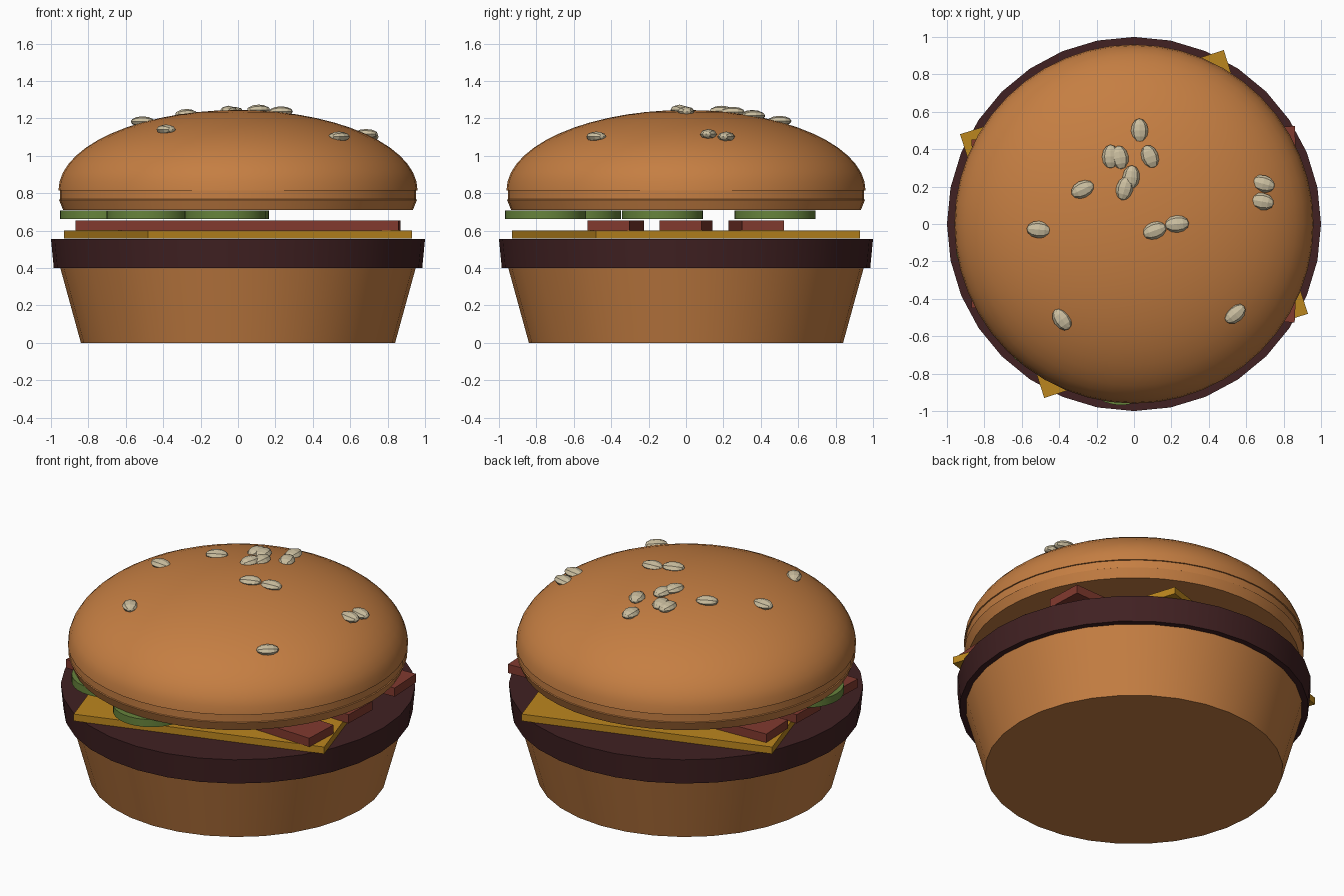
import bpy
import bmesh
from math import radians, sqrt, cos, sin, pi
from mathutils import Matrix, Vector

if "Cube" in bpy.data.objects:
    bpy.data.objects.remove(bpy.data.objects["Cube"], do_unlink=True)


def material(name, rgb):
    mat = bpy.data.materials.new(name)
    mat.use_nodes = True
    color = (*rgb, 1)
    mat.diffuse_color = color
    mat.node_tree.nodes["Principled BSDF"].inputs["Base Color"].default_value = color
    return mat


BREAD = material("toasted bread", (0.56, 0.21, 0.055))
MEAT = material("grilled meat", (0.052, 0.015, 0.016))
CHEESE = material("yellow cheese", (0.50, 0.24, 0.013))
BACON = material("red bacon", (0.22, 0.042, 0.028))
PICKLE = material("green pickle", (0.135, 0.23, 0.045))
SEED = material("pale sesame", (0.60, 0.52, 0.35))


def finish(bm, name, mat, smooth=False):
    bmesh.ops.recalc_face_normals(bm, faces=bm.faces)
    mesh = bpy.data.meshes.new(name)
    bm.to_mesh(mesh)
    bm.free()
    mesh.materials.append(mat)
    obj = bpy.data.objects.new(name, mesh)
    bpy.context.collection.objects.link(obj)
    if smooth:
        bpy.ops.object.select_all(action="DESELECT")
        obj.select_set(True)
        bpy.context.view_layer.objects.active = obj
        bpy.ops.object.shade_smooth_by_angle(angle=radians(30))
    return obj


def lathe(name, profile, mat, sides=32, center=(0, 0)):
    """Turn (radius, height) points around a vertical axis."""
    bm = bmesh.new()
    verts = [bm.verts.new((r, 0, z)) for r, z in profile]
    edges = [bm.edges.new(pair) for pair in zip(verts, verts[1:])]
    bmesh.ops.spin(bm, geom=verts + edges, cent=(0, 0, 0), axis=(0, 0, 1),
                   angle=2 * pi, steps=sides, use_merge=True)
    bmesh.ops.remove_doubles(bm, verts=bm.verts, dist=0.0005)
    bmesh.ops.translate(bm, verts=bm.verts, vec=(*center, 0))
    return finish(bm, name, mat, smooth=True)


def slab(name, size, center, turn, mat):
    """Flat box turned about the vertical axis."""
    bm = bmesh.new()
    bmesh.ops.create_cube(bm, size=1, matrix=Matrix.LocRotScale(
        Vector(center), Matrix.Rotation(radians(turn), 3, "Z"), Vector(size)))
    return finish(bm, name, mat)


def disc(name, low_r, high_r, low, high, mat, center=(0, 0)):
    return lathe(name, [(0, low), (low_r, low), (high_r, high), (0, high)], mat, center=center)


# Lower bun and patty
disc("bottom_bun", 0.84, 0.95, 0, 0.4, BREAD)
disc("patty", 0.985, 1.0, 0.4, 0.555, MEAT)

# Square cheese slice with corners past the bun
slab("cheese_slice", (1.48, 1.48, 0.043), (0, 0, 0.579), 17.7, CHEESE)

# Three bacon strips, slightly fanned
for i, (y, turn) in enumerate([(-0.375, -2.6), (0, -2), (0.375, 2.4)]):
    slab(f"bacon_strip_{i + 1}", (1.73, 0.225, 0.054), (0, y, 0.627), turn, BACON)

# Pickle slices
for i, spot in enumerate([(-0.07, -0.752), (-0.485, -0.565), (-0.735, -0.125), (-0.05, 0.475)]):
    disc(f"pickle_slice_{i + 1}", 0.217, 0.217, 0.662, 0.709, PICKLE, spot)

# Domed top bun: tapered base, shallow groove, elliptical crown
RADIUS, RIM, RISE = 0.96, 0.815, 0.43
crown = [(RADIUS * cos(a), RIM + RISE * sin(a)) for a in (pi / 2 * k / 14 for k in range(14))]
lathe("top_bun", [(0, 0.71), (0.935, 0.71), (0.957, 0.765), (0.952, 0.768), (0.952, RIM)]
      + crown + [(0, RIM + RISE)], BREAD, sides=48)

# Sesame seeds: x, y and heading
seeds = [(0.03, 0.5, 92), (0.085, 0.36, 110), (-0.125, 0.36, 90), (-0.075, 0.355, 100),
         (-0.015, 0.25, 85), (-0.05, 0.19, 75), (-0.275, 0.185, 25), (-0.51, -0.03, 175),
         (0.11, -0.035, 20), (0.23, 0, 5), (-0.385, -0.51, 125), (0.54, -0.48, 40),
         (0.69, 0.215, 165), (0.685, 0.12, 170)]
for i, (x, y, heading) in enumerate(seeds):
    z = RIM + RISE * sqrt(1 - (x * x + y * y) / RADIUS ** 2)
    bm = bmesh.new()
    spin = Matrix.Rotation(radians(heading), 3, "Z") @ Matrix.Rotation(pi / 2, 3, "Y")
    bmesh.ops.create_uvsphere(bm, u_segments=8, v_segments=6, radius=1, matrix=Matrix.LocRotScale(
        Vector((x, y, z + 0.004)), spin, Vector((0.028, 0.046, 0.064))))
    finish(bm, f"sesame_seed_{i + 1}", SEED)
